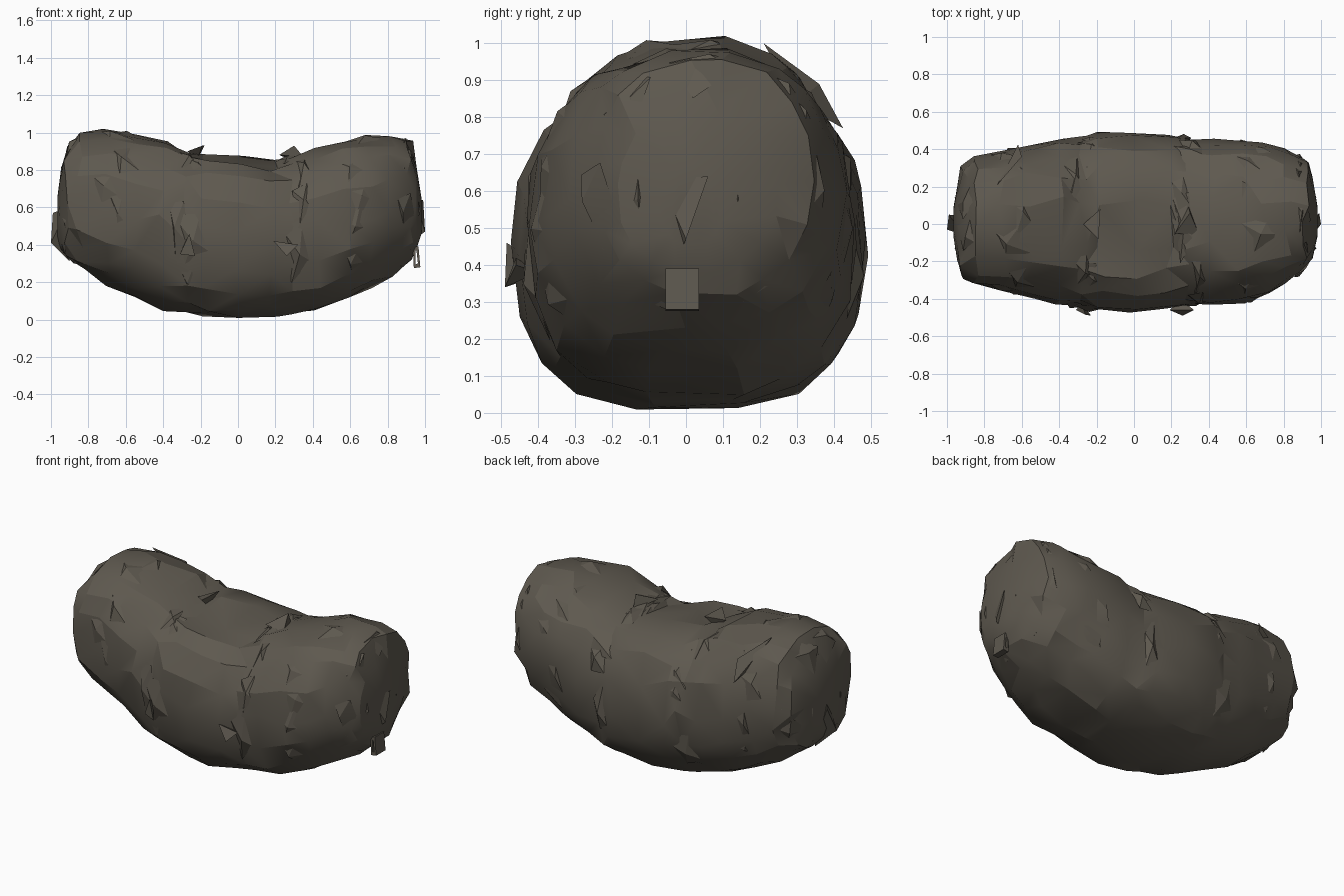
import bpy, bmesh, math, random
from mathutils import Vector

if "Cube" in bpy.data.objects:
    bpy.data.objects.remove(bpy.data.objects["Cube"])

random.seed(11)
mat = bpy.data.materials.new("dark_brown_grey")
mat.diffuse_color = (0.112, 0.099, 0.078, 1)
mat.use_nodes = True
mat.node_tree.nodes["Principled BSDF"].inputs["Base Color"].default_value = mat.diffuse_color


def finish(name, bm, angle=30):
    bmesh.ops.recalc_face_normals(bm, faces=bm.faces)
    me = bpy.data.meshes.new(name)
    bm.to_mesh(me)
    bm.free()
    ob = bpy.data.objects.new(name, me)
    bpy.context.collection.objects.link(ob)
    me.materials.append(mat)
    bpy.ops.object.select_all(action='DESELECT')
    ob.select_set(True)
    bpy.context.view_layer.objects.active = ob
    bpy.ops.object.shade_smooth_by_angle(angle=math.radians(angle))
    return ob


# Sagging bolster: x, bottom z, top z, front y, back y
sections = [
    (-0.965, 0.43, 0.66, -0.07, 0.09),
    (-0.945, 0.37, 0.82, -0.20, 0.20),
    (-0.91, 0.315, 0.95, -0.30, 0.31),
    (-0.84, 0.265, 1.01, -0.335, 0.37),
    (-0.70, 0.18, 1.025, -0.365, 0.40),
    (-0.55, 0.115, 1.00, -0.40, 0.43),
    (-0.40, 0.045, 0.96, -0.43, 0.46),
    (-0.27, 0.025, 0.92, -0.46, 0.475),
    (-0.18, 0.012, 0.90, -0.47, 0.49),
    (0.0, 0.0, 0.885, -0.475, 0.495),
    (0.19, 0.005, 0.87, -0.46, 0.49),
    (0.29, 0.02, 0.885, -0.445, 0.48),
    (0.42, 0.04, 0.925, -0.44, 0.465),
    (0.58, 0.11, 0.97, -0.43, 0.45),
    (0.70, 0.155, 0.99, -0.39, 0.44),
    (0.82, 0.23, 0.985, -0.325, 0.41),
    (0.92, 0.31, 0.965, -0.25, 0.35),
    (0.955, 0.38, 0.82, -0.19, 0.25),
    (0.98, 0.45, 0.66, -0.07, 0.10),
]
SIDES = 18


def section_point(s, a, grow=1.0):
    """Point on a rounded-square section, fuller towards the middle"""
    x, lo, hi, front, back = s
    e = 2 / (2.15 + 0.5 * (1 - abs(x)))
    c, d = math.cos(a), math.sin(a)
    y = (front + back) / 2 + (back - front) / 2 * math.copysign(abs(c) ** e, c) * grow
    z = (lo + hi) / 2 + (hi - lo) / 2 * math.copysign(abs(d) ** e, d) * grow
    return Vector((x, y, z))


bm = bmesh.new()
rings = []
for i, s in enumerate(sections):
    ring = []
    for k in range(SIDES):
        a = 2 * math.pi * (k + random.uniform(-0.25, 0.25)) / SIDES
        amount = 1 + random.uniform(-0.035, 0.01)
        if i in (7, 11, 14) and math.sin(a) > -0.6:   # pinched folds
            amount -= random.uniform(0.0, 0.05)
        p = section_point(s, a, amount)
        if 7 < i < 11 and -0.25 < p.y < 0 and p.z > 0.7:
            p.z -= 0.035                              # sunken crease on top
        if 1 < i < len(sections) - 2:
            p.x += random.uniform(-0.025, 0.025)
        ring.append(bm.verts.new(p))
    rings.append(ring)
for r0, r1 in zip(rings, rings[1:]):
    for k in range(SIDES):
        n = (k + 1) % SIDES
        bm.faces.new((r0[k], r0[n], r1[n], r1[k]))
bm.faces.new(rings[0])
bm.faces.new(rings[-1])
bmesh.ops.triangulate(bm, faces=bm.faces)
finish("sagging_body", bm, 20)


def at(x, a, grow):
    for s0, s1 in zip(sections, sections[1:]):
        if s0[0] <= x <= s1[0]:
            t = (x - s0[0]) / (s1[0] - s0[0])
            return section_point([u + (v - u) * t for u, v in zip(s0, s1)], a, grow)
    return section_point(sections[0 if x < 0 else -1], a, grow)


# Crumpled cloth flaps along the folds
bm = bmesh.new()


def flap(x, a, length, width, lift):
    tip = bm.verts.new(at(x + random.uniform(-0.03, 0.03), a, 1 + lift))
    base = [(-width, -length * 0.6), (width * 0.5, -length * 0.8),
            (width, length * 0.3), (-width * 0.3, length)]
    base = [bm.verts.new(at(x + dx, a + da, 0.96)) for dx, da in base]
    for k in range(4):
        bm.faces.new((tip, base[k], base[(k + 1) % 4]))


for fold in (-0.66, -0.28, 0.29, 0.64):
    for k in range(12):
        a = 2 * math.pi * (k + random.random()) / 12
        if not 1.2 * math.pi < a < 1.8 * math.pi:
            flap(fold + random.uniform(-0.06, 0.06), a, random.uniform(0.2, 0.45),
                 random.uniform(0.04, 0.11), random.uniform(-0.01, 0.02))
for x in (-0.9, 0.9):
    for k in range(9):
        flap(x, 2 * math.pi * (k + random.random()) / 9, 0.3, 0.045, random.uniform(0, 0.02))
finish("crumpled_folds", bm, 20)

# Upright pleats on both end faces
bm = bmesh.new()
for side, xo in ((-1, 0.96), (1, 0.975)):
    for y in (-0.13, -0.06, 0.03, 0.14):
        top, low, w = random.uniform(0.8, 0.9), random.uniform(0.38, 0.5), random.uniform(0.03, 0.05)
        ridge = bm.verts.new((side * xo, y, 0.58))
        pts = [(xo - 0.045, y, top), (xo - 0.04, y + w, 0.6), (xo - 0.03, y + 0.01, low), (xo - 0.04, y - w, 0.55)]
        rim = [bm.verts.new((side * p[0], p[1], p[2])) for p in pts]
        for k in range(4):
            bm.faces.new((ridge, rim[k], rim[(k + 1) % 4]))
finish("end_pleats", bm, 20)

# Loose pointed scraps: each a thin folded wedge
scraps = {
    "rear_top_scrap": [(-0.73, 0.21, 1.0), (-0.60, 0.36, 0.89), (-0.62, 0.425, 0.77), (-0.66, 0.30, 0.84)],
    "left_end_scrap": [(-1.0, -0.03, 0.41), (-0.99, 0.05, 0.57), (-0.91, -0.06, 0.60), (-0.90, 0.04, 0.31)],
    "right_end_scrap": [(1.0, 0.0, 0.47), (0.99, 0.06, 0.64), (0.95, -0.07, 0.63), (0.93, -0.02, 0.42)],
    "front_left_scrap": [(-0.31, -0.46, 0.35), (-0.23, -0.49, 0.34), (-0.26, -0.485, 0.46), (-0.28, -0.42, 0.42)],
    "front_right_scrap": [(0.19, -0.46, 0.42), (0.32, -0.46, 0.40), (0.26, -0.49, 0.34), (0.25, -0.40, 0.38)],
    "top_left_scrap": [(-0.27, 0.0, 0.90), (-0.19, -0.08, 0.93), (-0.18, 0.08, 0.93), (-0.22, 0.02, 0.85)],
    "top_right_scrap": [(0.22, -0.05, 0.88), (0.30, 0.06, 0.93), (0.35, -0.06, 0.87), (0.29, 0.1, 0.85)],
}
for name, pts in scraps.items():
    bm = bmesh.new()
    bmesh.ops.convex_hull(bm, input=[bm.verts.new(p) for p in pts])
    finish(name, bm, 10)

# Little hanging tab at the right end
bm = bmesh.new()
outline = [(0.935, 0.39), (0.965, 0.39), (0.975, 0.28), (0.94, 0.275)]
inner = [(0.948, 0.37), (0.954, 0.37), (0.962, 0.30), (0.95, 0.295)]
front, back, fin, bin_ = ([bm.verts.new((x, y, z)) for x, z in o]
                          for o, y in ((outline, -0.055), (outline, 0.035), (inner, -0.055), (inner, 0.035)))
for k in range(4):
    n = (k + 1) % 4
    for a, b in ((front, back), (back, bin_), (bin_, fin), (fin, front)):
        bm.faces.new((a[k], a[n], b[n], b[k]))
finish("hanging_tab", bm, 10)
